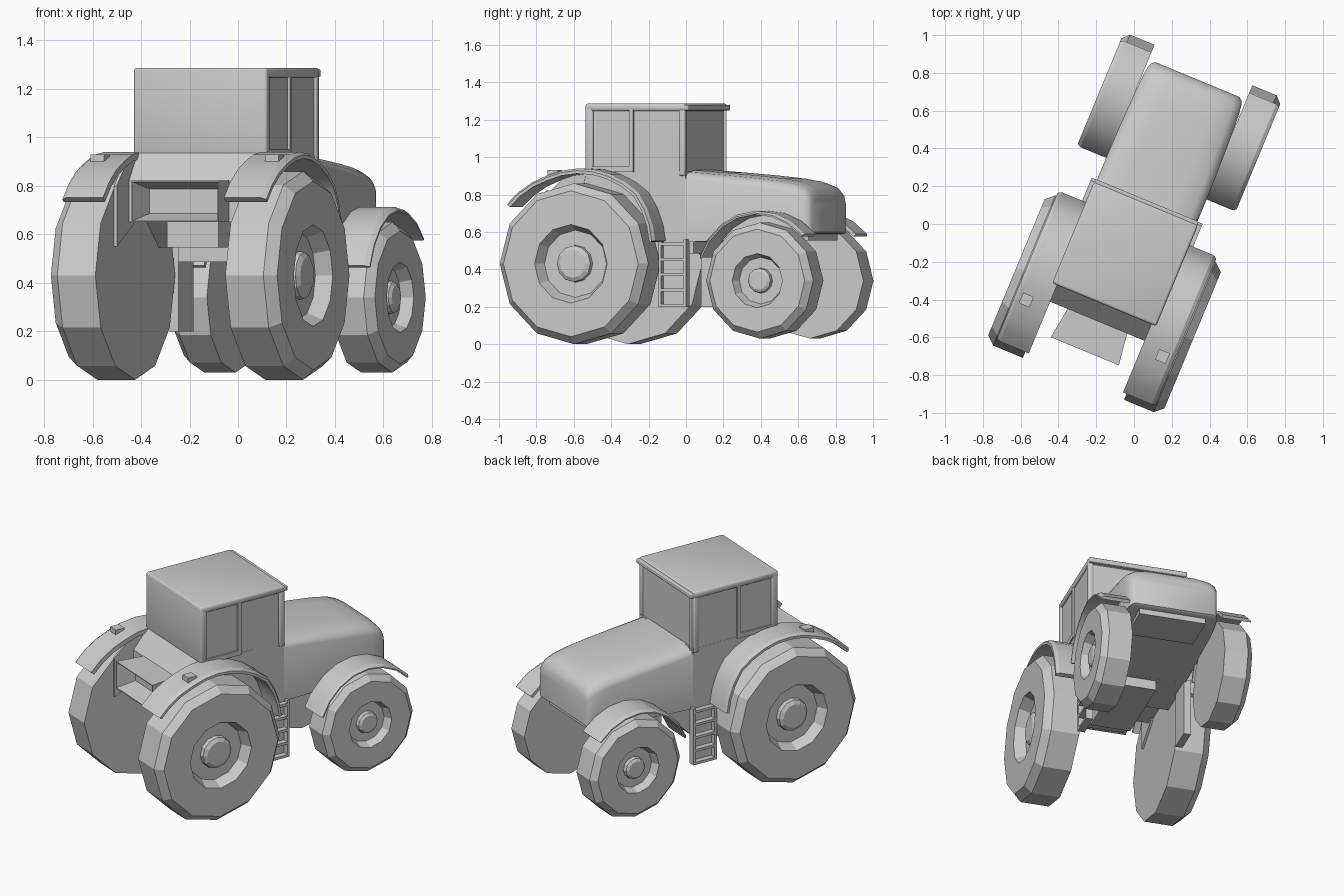
import bpy, bmesh
from math import radians, sin, cos, pi
from mathutils import Matrix, Vector

if "Cube" in bpy.data.objects:
    bpy.data.objects.remove(bpy.data.objects["Cube"])

# Built with forward = +y, symmetric about x = 0, then turned into place
PLACE = Matrix.Rotation(radians(-22.5), 4, 'Z') @ Matrix.Translation((0.0175, 0, 0))


def finish(name, bm, smooth=None, bevel=0, flip=False):
    if flip:
        bmesh.ops.scale(bm, vec=(-1, 1, 1), verts=bm.verts)
    if bevel:
        bmesh.ops.bevel(bm, geom=bm.edges[:], offset=bevel, segments=3,
                        profile=0.5, affect='EDGES')
    bmesh.ops.transform(bm, matrix=PLACE, verts=bm.verts)
    bmesh.ops.recalc_face_normals(bm, faces=bm.faces)
    me = bpy.data.meshes.new(name)
    bm.to_mesh(me)
    bm.free()
    ob = bpy.data.objects.new(name, me)
    bpy.context.collection.objects.link(ob)
    if smooth:
        bpy.ops.object.select_all(action='DESELECT')
        ob.select_set(True)
        bpy.context.view_layer.objects.active = ob
        bpy.ops.object.shade_smooth_by_angle(angle=radians(smooth))
    return ob


def skin(bm, rings, closed=True, caps=True):
    """Join rings of equal length with quads."""
    vr = [[bm.verts.new(p) for p in r] for r in rings]
    for a, b in zip(vr, vr[1:]):
        n = len(a)
        for i in range(n if closed else n - 1):
            j = (i + 1) % n
            bm.faces.new((a[i], a[j], b[j], b[i]))
    if caps:
        bm.faces.new(vr[0])
        bm.faces.new(vr[-1])


def prism(name, pts, x0, x1, **kw):
    """Side profile (y, z) extruded across x."""
    bm = bmesh.new()
    skin(bm, [[(x, y, z) for y, z in pts] for x in (x0, x1)])
    return finish(name, bm, **kw)


def box(name, x0, x1, y0, y1, z0, z1, **kw):
    return prism(name, [(y0, z0), (y1, z0), (y1, z1), (y0, z1)], x0, x1, **kw)


def wheel(name, cy, cz, profile, flip):
    bm = bmesh.new()
    n = 12
    skin(bm, [[(x, cy + r * cos(2 * pi * i / n), cz + r * sin(2 * pi * i / n))
               for i in range(n)] for x, r in profile])
    finish(name, bm, flip=flip)


def fender(name, cy, cz, radii, a0, a1, n, thick, x0, x1, flip):
    """Curved strip around a wheel, radii blend from a0 to a1."""
    bm = bmesh.new()
    rings = []
    for i in range(n + 1):
        t = i / n
        a = radians(a0 + (a1 - a0) * t)
        k = t * (len(radii) - 1)
        j = min(int(k), len(radii) - 2)
        r = radii[j] + (radii[j + 1] - radii[j]) * (k - j)
        rings.append([(x, cy + q * cos(a), cz + q * sin(a)) for x, q in
                      ((x0, r - thick), (x1, r - thick), (x1, r - 0.012), (x1 - 0.02, r), (x0, r))])
    skin(bm, rings)
    finish(name, bm, flip=flip, smooth=30)


REAR = [(.29, .43), (.46, .43), (.505, .39), (.505, .21), (.44, .18),
        (.44, .10), (.465, .097), (.478, .075)]
FRONT = [(.28, .31), (.42, .31), (.455, .275), (.455, .145), (.405, .125),
         (.405, .068), (.428, .065), (.438, .05)]

for side, flip in (("right", False), ("left", True)):
    # wheels and mudguards
    wheel(f"rear_wheel_{side}", -.45, .43, REAR, flip)
    wheel(f"front_wheel_{side}", .608, .34, FRONT, flip)
    fender(f"rear_fender_{side}", -.45, .43, (.51, .50, .515, .525, .475),
           141, 15, 12, .028, .27, .455, flip)
    fender(f"front_fender_{side}", .608, .34, (.365, .375, .365),
           159, 43, 7, .02, .28, .455, flip)
    box(f"fender_lamp_{side}", .36, .42, -.62, -.56, .89, .93, flip=flip)
    # side wall behind the cab
    prism(f"rear_wall_{side}", [(-.45, .93), (-.58, .89), (-.68, .80), (-.68, .55), (-.5, .64)],
          .277, .29, flip=flip)
    # boarding ladder
    for y in (-.02, .125):
        box(f"ladder_rail_{side}", .275, .318, y, y + .015, .2, .56, flip=flip)
    for i in range(5):
        z = .2 + i * .082
        box(f"ladder_rung_{side}", .275, .318, -.01, .13, z, z + .016, flip=flip)
    box(f"ladder_back_{side}", .275, .283, -.01, .13, .2, .56, flip=flip)
    # cab pillars
    box(f"cab_middle_pillar_{side}", .27, .297, -.20, -.175, .92, 1.26, flip=flip)
    box(f"cab_front_pillar_{side}", .262, .297, .085, .122, .9, 1.26, flip=flip, bevel=.01, smooth=40)
    box(f"cab_sill_{side}", .27, .296, -.45, -.19, .92, .95, flip=flip)

# main body
prism("main_body", [(.125, .925), (-.455, .935), (-.55, .82), (-.55, .65), (-.33, .65),
                    (-.2, .545), (.125, .545)], -.288, .288)
box("rear_chassis", -.115, .115, -.53, -.15, .545, .68)
box("lower_chassis", -.12, .12, -.4, .1, .485, .56)
box("nose_underside", -.2, .2, .55, .8, .555, .62)

# hood: lofted sections (y, half width, bottom, shoulder, crown)
bm = bmesh.new()
rings = []
for y, w, zb, zs, zt in ((.12, .288, .545, .885, .93), (.30, .288, .553, .865, .917),
                         (.48, .285, .562, .845, .902), (.64, .28, .573, .825, .885),
                         (.74, .275, .582, .805, .868), (.795, .268, .588, .785, .847),
                         (.822, .258, .592, .765, .82), (.835, .24, .6, .74, .785)):
    d = zt - zs
    half = [(w, zb), (w, zs), (w - .012, zs + d * .45), (w - .045, zs + d * .8), (w * .5, zt)]
    rings.append([(x, y, z) for x, z in half] + [(-x, y, z) for x, z in reversed(half)])
skin(bm, rings)
finish("hood", bm, smooth=40)

# cab: glass core, rear panel, roof and front visor
box("cab_glass", -.287, .287, -.44, .115, .91, 1.26)
box("cab_rear_panel", -.298, .298, -.455, -.41, .925, 1.28, bevel=.012, smooth=40)
box("cab_roof", -.298, .298, -.455, .125, 1.245, 1.287, bevel=.014, smooth=40)
box("cab_visor", -.295, .295, .08, .142, 1.25, 1.28, bevel=.006)

# rear hitch housing with a funnel-like recess in its back face
bm = bmesh.new()
skin(bm, [[(-w, y, .65), (w, y, .65), (w, y, .822), (-w, y, .822)]
          for y, w in ((-.53, .168), (-.722, .195))])
back = min(bm.faces, key=lambda f: f.calc_center_median().y)
bmesh.ops.recalc_face_normals(bm, faces=bm.faces)
bmesh.ops.inset_individual(bm, faces=[back], thickness=.008)
bmesh.ops.inset_individual(bm, faces=[back], thickness=.042, depth=-.11)
finish("hitch_housing", bm)
